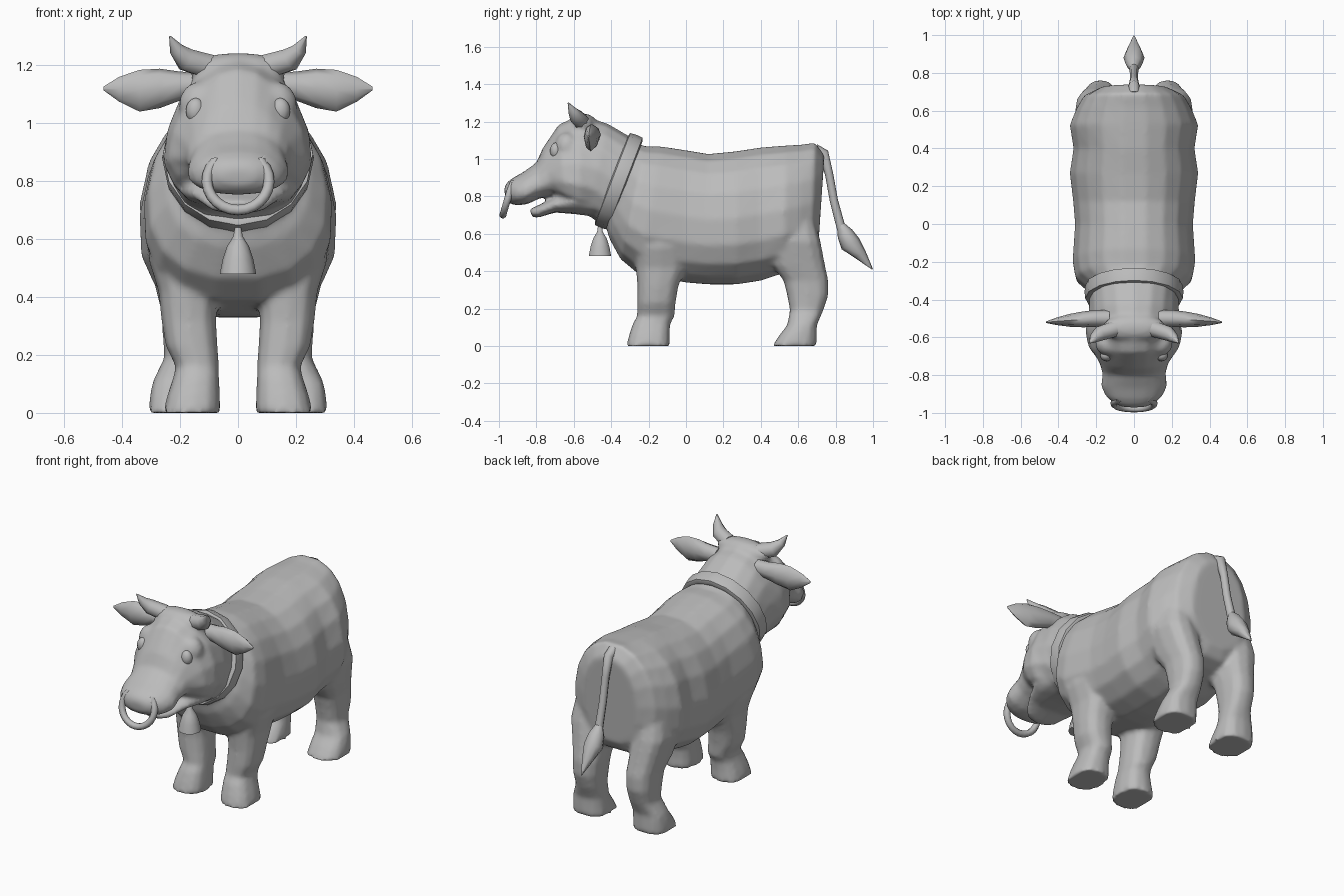
import bpy, math
from mathutils import Vector

cube = bpy.data.objects.get("Cube")
if cube:
    bpy.data.objects.remove(cube, do_unlink=True)

grey = bpy.data.materials.new("plain grey")
grey.use_nodes = True
grey.diffuse_color = (0.5, 0.5, 0.5, 1)
grey.node_tree.nodes["Principled BSDF"].inputs["Base Color"].default_value = (0.5, 0.5, 0.5, 1)


def finish(name, verts, faces, angle):
    mesh = bpy.data.meshes.new(name)
    mesh.from_pydata(verts, [], faces)
    mesh.materials.append(grey)
    obj = bpy.data.objects.new(name, mesh)
    bpy.context.collection.objects.link(obj)
    bpy.ops.object.select_all(action="DESELECT")
    obj.select_set(True)
    bpy.context.view_layer.objects.active = obj
    bpy.ops.object.mode_set(mode="EDIT")
    bpy.ops.mesh.select_all(action="SELECT")
    bpy.ops.mesh.normals_make_consistent(inside=False)
    bpy.ops.object.mode_set(mode="OBJECT")
    bpy.ops.object.shade_smooth_by_angle(angle=math.radians(angle))
    return obj


def loft(name, rings, sides=16, power=2.3, closed=False, angle=60):
    """Skin rings given as (centre, side vector, up vector, taper)."""
    verts, faces = [], []
    for c, u, v, taper in rings:
        for i in range(sides):
            a = math.tau * i / sides
            co, si = math.cos(a), math.sin(a)
            px = math.copysign(abs(co) ** (2 / power), co)
            py = math.copysign(abs(si) ** (2 / power), si)
            verts.append(Vector(c) + Vector(u) * px * (1 - taper * py) + Vector(v) * py)
    n = len(rings)
    for r in range(n if closed else n - 1):
        s = (r + 1) % n
        for i in range(sides):
            j = (i + 1) % sides
            faces.append((r * sides + i, r * sides + j, s * sides + j, s * sides + i))
    if not closed:
        faces += [tuple(range(sides)), tuple(range((n - 1) * sides, n * sides))]
    return finish(name, verts, faces, angle)


def profile_ring(ty, tz, by, bz, half, taper=0.0):
    """Ring across the middle plane, from its top point to its bottom point."""
    return ((0, (ty + by) / 2, (tz + bz) / 2), (half, 0, 0),
            (0, (ty - by) / 2, (tz - bz) / 2), taper)


def tube(name, path, radii, sides=8):
    pts = [Vector(p) for p in path]
    rings = []
    for i, p in enumerate(pts):
        d = (pts[min(i + 1, len(pts) - 1)] - pts[max(i - 1, 0)]).normalized()
        u = d.cross(Vector((0, 1, 0.3))).normalized()
        rings.append((p, u * radii[i], d.cross(u) * radii[i], 0))
    return loft(name, rings, sides, 2)


def ball(name, centre, size):
    rings = []
    for k in range(9):
        a = math.pi * (k + 0.15) / 8.3
        r = math.sin(a)
        rings.append(((centre[0], centre[1], centre[2] + size[2] * math.cos(a)),
                      (size[0] * r, 0, 0), (0, size[1] * r, 0), 0))
    return loft(name, rings, 12, 2, angle=80)


skin = []  # parts that melt into one hide

# Torso
skin.append(loft("torso", [profile_ring(*r) for r in (
    (-.27, 1.08, -.43, .64, .20), (-.25, 1.08, -.41, .57, .25, .05),
    (-.21, 1.07, -.35, .46, .31, .08), (-.13, 1.07, -.26, .385, .325, .1),
    (0, 1.05, 0, .335, .312, .1), (.12, 1.03, .12, .325, .322, .1),
    (.27, 1.045, .27, .325, .34, .1), (.40, 1.065, .40, .345, .32, .1),
    (.53, 1.075, .52, .385, .34, .1), (.62, 1.08, .60, .41, .305, .1),
    (.69, 1.09, .67, .44, .265, .1), (.74, 1.02, .705, .5, .18, .1))], 18))

# Head with upper muzzle, and the poll between the horns
skin.append(loft("head", [profile_ring(*r) for r in (
    (-.24, 1.07, -.41, .64, .22), (-.30, 1.12, -.47, .655, .235, .05),
    (-.42, 1.19, -.52, .70, .24, .15), (-.57, 1.235, -.57, .715, .245, .3),
    (-.68, 1.185, -.64, .755, .225, .35), (-.765, 1.06, -.71, .805, .18, .25),
    (-.80, .98, -.78, .79, .165, .2), (-.87, .93, -.85, .757, .174, .15),
    (-.925, .90, -.90, .752, .15, .1), (-.957, .875, -.937, .757, .11, .05),
    (-.973, .845, -.965, .785, .06))]))
skin.append(ball("poll", (0, -.55, 1.185), (.175, .075, .058)))

# Open lower jaw
skin.append(loft("lower_jaw", [profile_ring(*r) for r in (
    (-.48, .86, -.48, .69, .20), (-.6, .83, -.6, .705, .205, -.1),
    (-.7, .80, -.7, .713, .16), (-.78, .757, -.79, .686, .11),
    (-.835, .732, -.825, .688, .06))], 12))

# Collar band swept round the tilted neck
centre, axis = Vector((0, -.36, .88)), Vector((0, .93, -.36))
up = Vector((0, .36, .93))
collar = []
for i in range(16):
    a = math.tau * i / 16
    out = Vector((.24 * math.cos(a), 0, 0)) + up * .245 * math.sin(a)
    collar.append((centre + out, out.normalized() * .022, axis * .042, 0))
loft("collar", collar, 8, 4, closed=True)

# Bell under the collar
loft("bell", [((0, -.46, z), (r, 0, 0), (0, r, 0), 0) for z, r in (
    (.65, .010), (.61, .016), (.575, .038), (.53, .053), (.48, .063))], 10, 2)

# Nose ring, open at the nostrils
ring_path, steps = [], 18
for i in range(steps + 1):
    a = math.radians(-222 + 264 * i / steps)
    z = .80 + .10 * math.sin(a)
    ring_path.append((.107 * math.cos(a), -.925 - (.88 - z) * .3, z))
ring_path = [(-.092, -.89, .88)] + ring_path + [(.092, -.89, .88)]
tube("nose_ring", ring_path, [.019] * len(ring_path))

# Tail and its tuft
tube("tail", [(0, .69, 1.05), (0, .735, 1.03), (0, .765, .92), (0, .79, .78), (0, .835, .61)],
     [.03, .028, .022, .022, .024])
loft("tail_tuft", [((0, y, z), (w, 0, 0), (0, w * .85, w * .5), 0) for y, z, w in (
    (.825, .65, .02), (.85, .60, .045), (.88, .545, .056), (.93, .49, .035), (.997, .41, .003))], 8, 2)

# Leg rings: height, front, back, inner side, outer side
front_leg = ((0, -.32, -.085, .06, .26), (.06, -.305, -.087, .062, .245), (.12, -.285, -.083, .065, .225),
             (.16, -.262, -.06, .065, .215), (.23, -.262, -.055, .07, .25), (.32, -.26, -.04, .075, .265),
             (.42, -.27, 0, .07, .275), (.53, -.27, -.01, .1, .31), (.70, -.22, -.06, .12, .29))
hind_leg = ((0, .46, .70, .09, .31), (.06, .50, .70, .095, .305), (.11, .54, .70, .10, .295),
            (.19, .555, .735, .10, .255), (.27, .54, .762, .095, .26), (.35, .52, .762, .09, .265),
            (.43, .46, .745, .09, .285), (.56, .43, .72, .10, .315), (.78, .46, .66, .12, .28))

for side, s in (("left", 1), ("right", -1)):
    for part, rows in (("front_leg", front_leg), ("hind_leg", hind_leg)):
        skin.append(loft(f"{side}_{part}", [
            ((s * (a + b) / 2, (f + k) / 2, z), ((b - a) / 2, 0, 0), (0, (k - f) / 2, 0), 0)
            for z, f, k, a, b in rows], 12, 2.6))

    # Leaf-shaped ear, thin from front to back
    loft(f"{side}_ear", [((s * x, y, z), (0, d, 0), (0, 0, h), 0) for x, y, z, d, h in (
        (.13, -.50, 1.13, .045, .045), (.20, -.50, 1.128, .045, .05), (.27, -.505, 1.12, .042, .068),
        (.34, -.51, 1.112, .034, .072), (.41, -.515, 1.117, .02, .043), (.465, -.52, 1.12, .004, .006))], 8, 2)

    # Horn
    tube(f"{side}_horn", [(s * .10, -.555, 1.195), (s * .18, -.58, 1.22),
                          (s * .212, -.605, 1.255), (s * .235, -.63, 1.30)], [.045, .042, .026, .003])

    # Brow bulge and eye
    skin.append(ball(f"{side}_brow", (s * .128, -.635, 1.065), (.078, .068, .08)))
    ball(f"{side}_eye", (s * .146, -.697, 1.043), (.034, .03, .044))

# Melt the torso, head and legs together with soft creases
bpy.ops.object.select_all(action="DESELECT")
for part in skin:
    part.select_set(True)
hide = skin[0]
bpy.context.view_layer.objects.active = hide
bpy.ops.object.join()
hide.name = "body_head_and_legs"
remesh = hide.modifiers.new("melt", "REMESH")
remesh.mode, remesh.voxel_size = "VOXEL", 0.013
soften = hide.modifiers.new("soften", "SMOOTH")
soften.factor, soften.iterations = 0.5, 6
for modifier in ("melt", "soften"):
    bpy.ops.object.modifier_apply(modifier=modifier)
bpy.ops.object.shade_smooth_by_angle(angle=math.radians(60))
